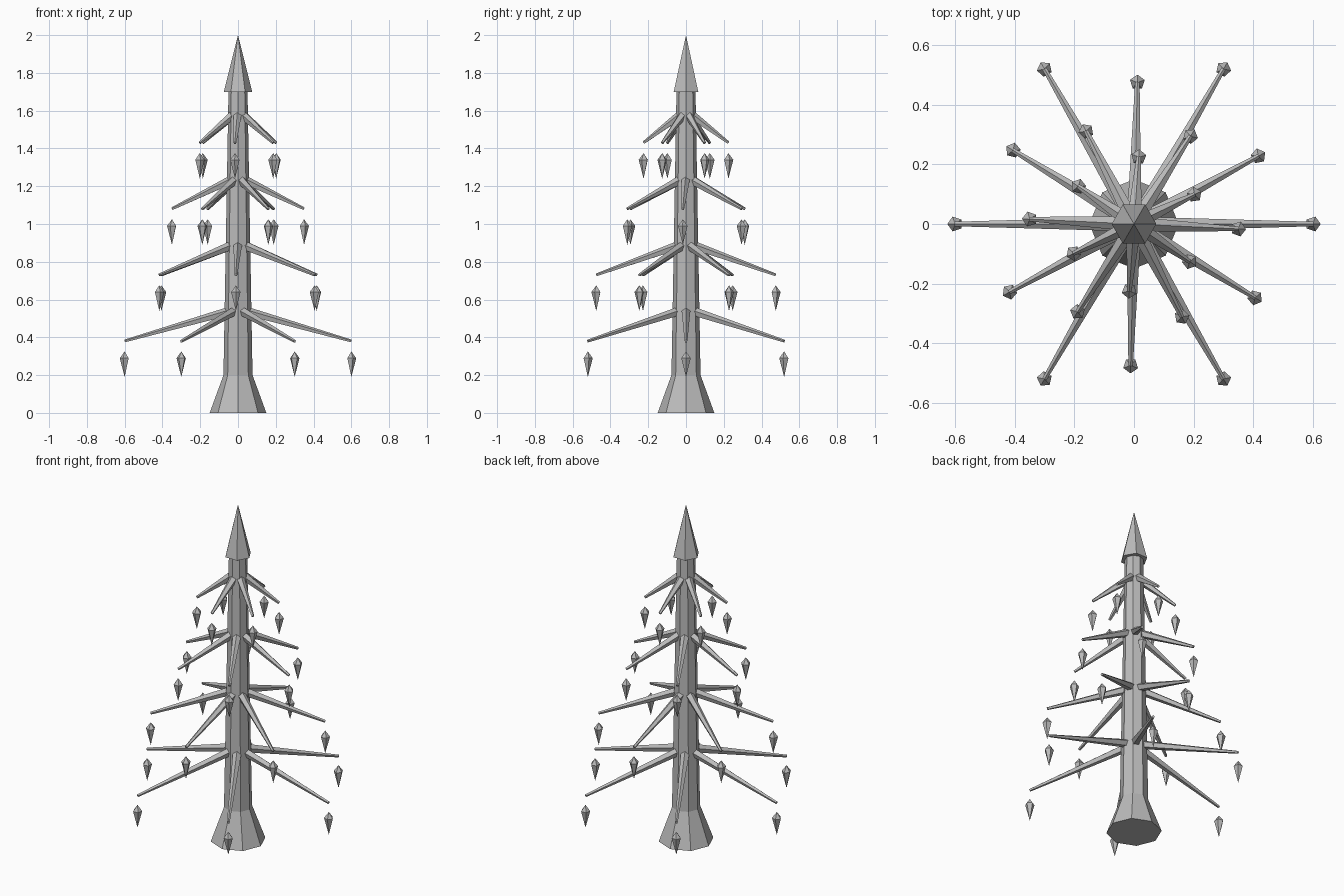
import bpy, bmesh, math
from mathutils import Vector

if "Cube" in bpy.data.objects:
    bpy.data.objects.remove(bpy.data.objects["Cube"])

# One plain grey for the whole model
grey = bpy.data.materials.new("plain grey")
grey.diffuse_color = (0.5, 0.5, 0.5, 1)
grey.use_nodes = True
grey.node_tree.nodes["Principled BSDF"].inputs["Base Color"].default_value = grey.diffuse_color


def tapered(name, stations, sides, spin=0.0):
    """Flat-faced solid through (centre, radius) stations; radius 0 makes a point."""
    bm = bmesh.new()
    axis = (Vector(stations[-1][0]) - Vector(stations[0][0])).normalized()
    # u points outward/along +x for vertical parts, upward for branches
    ref = Vector((1, 0, 0)) if abs(axis.z) > 0.99 else Vector((0, 0, 1))
    u = (ref - axis * ref.dot(axis)).normalized()
    v = axis.cross(u)
    rings = []
    for centre, radius in stations:
        c = Vector(centre)
        if radius == 0:
            rings.append([bm.verts.new(c)])
            continue
        angles = [spin + 2 * math.pi * k / sides for k in range(sides)]
        rings.append([bm.verts.new(c + radius * (u * math.cos(a) + v * math.sin(a))) for a in angles])
    for lo, hi in zip(rings, rings[1:]):
        for k in range(sides):
            n = (k + 1) % sides
            if len(lo) == 1:
                bm.faces.new((lo[0], hi[n], hi[k]))
            elif len(hi) == 1:
                bm.faces.new((lo[k], lo[n], hi[0]))
            else:
                bm.faces.new((lo[k], lo[n], hi[n], hi[k]))
    for ring in (rings[0], rings[-1]):
        if len(ring) > 1:
            bm.faces.new(ring)
    bmesh.ops.recalc_face_normals(bm, faces=bm.faces)
    mesh = bpy.data.meshes.new(name)
    bm.to_mesh(mesh)
    bm.free()
    mesh.materials.append(grey)
    obj = bpy.data.objects.new(name, mesh)
    bpy.context.collection.objects.link(obj)
    return obj


# Octagonal trunk with flared foot
tapered("trunk", [((0, 0, 0), 0.15), ((0, 0, 0.2), 0.077), ((0, 0, 1.72), 0.05)], 8)

# Hexagonal pointed top
tapered("top_spike", [((0, 0, 1.7), 0.075), ((0, 0, 2.0), 0)], 6)

# Four tiers of six drooping branches, each tier turned half a radian
for tier in range(4):
    reach = 0.6 - 0.125 * tier
    root_z = 0.55 + 0.35 * tier
    tip_z = root_z - 0.17
    for k in range(6):
        a = 0.5 * tier + k * math.pi / 3
        x, y = reach * math.cos(a), reach * math.sin(a)
        tapered(f"branch_{tier + 1}_{k + 1}",
                [((0, 0, root_z), 0.026), ((x, y, tip_z), 0.008)], 5)
        # Hanging icicle below the branch tip
        tapered(f"icicle_{tier + 1}_{k + 1}",
                [((x, y, tip_z - 0.19), 0),
                 ((x, y, tip_z - 0.09), 0.026),
                 ((x, y, tip_z - 0.055), 0)], 5, a)
